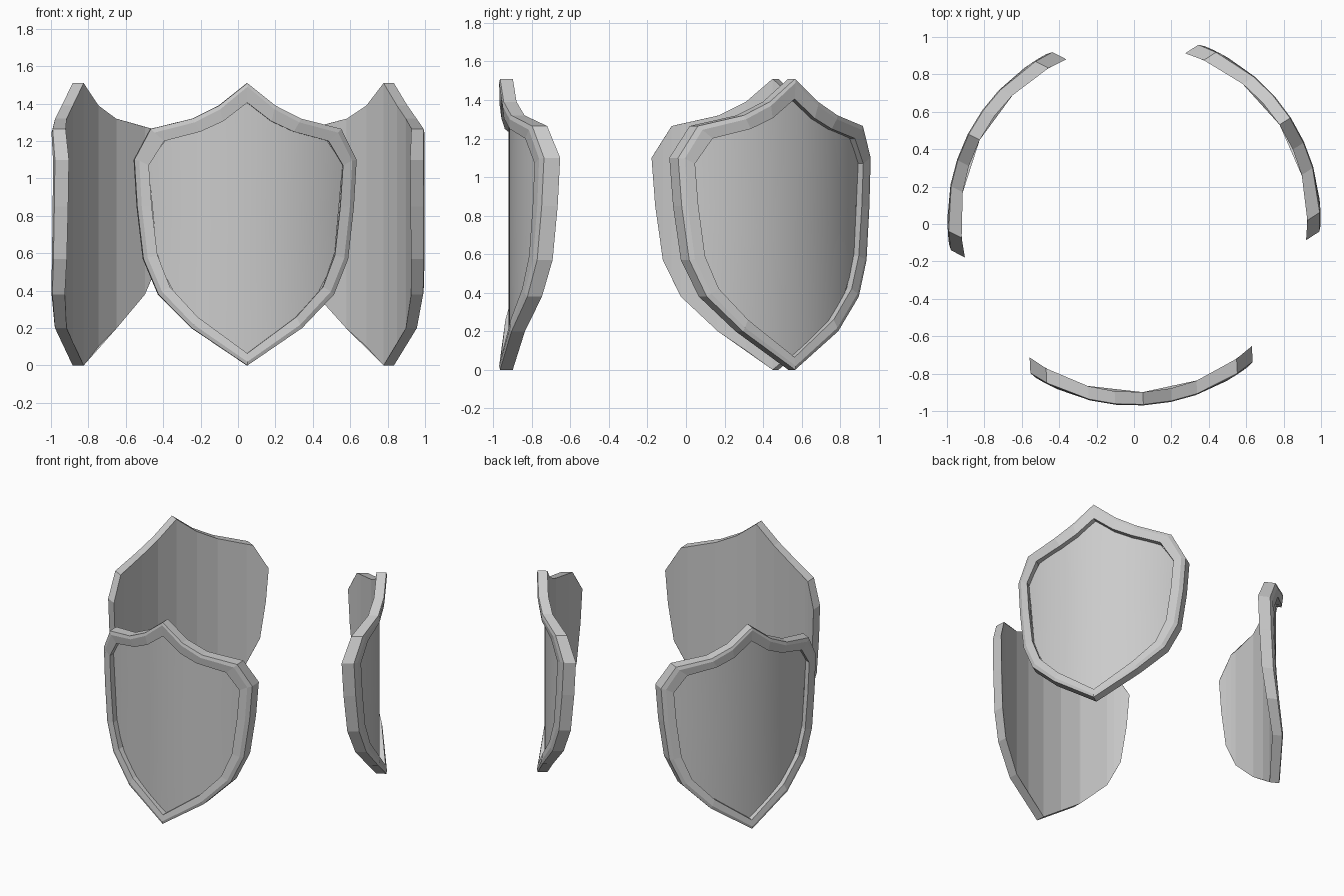
import bpy, bmesh, math
from mathutils import Matrix

if "Cube" in bpy.data.objects:
    bpy.data.objects.remove(bpy.data.objects["Cube"])

# Right half outlines (sideways, height), from top tip to bottom tip
OUTER = [(0, 1.51), (.15, 1.39), (.29, 1.32), (.51, 1.265), (.595, 1.10),
         (.58, .85), (.548, .57), (.47, .38), (.295, .20), (0, 0)]
BEVEL = [(0, 1.49), (.145, 1.37), (.28, 1.30), (.492, 1.245), (.57, 1.095),
         (.557, .85), (.526, .575), (.452, .395), (.285, .218), (0, .02)]
INNER = [(0, 1.405), (.13, 1.305), (.25, 1.25), (.44, 1.20), (.52, 1.07),
         (.505, .85), (.475, .59), (.41, .42), (.265, .26), (0, .065)]
SHOULDER = 4                                   # index of the widest point
R_BACK, R_PANEL, R_LIP, R_FRONT, R_SIDE = .927, .947, .988, .998, .993


def bend(u, z, r):
    """Wrap a flat point onto an upright cylinder facing -y."""
    return (u, -math.sqrt(r * r - u * u), z)


def interp(pts, u):
    for (a, za), (b, zb) in zip(pts, pts[1:]):
        if u <= b + 1e-6:
            return za + (zb - za) * (u - a) / (b - a)
    return pts[-1][1]


def full_loop(half):
    return half + [(-u, z) for u, z in reversed(half[1:-1])]


def make_rim(bm):
    loops = [(OUTER, R_BACK), (OUTER, R_SIDE), (BEVEL, R_FRONT),
             (INNER, R_LIP), (INNER, R_PANEL - .004)]
    rings = [[bm.verts.new(bend(u, z, r)) for u, z in full_loop(h)] for h, r in loops]
    n = len(rings[0])
    for a, b in zip(rings, rings[1:]):
        for i in range(n):
            j = (i + 1) % n
            bm.faces.new((a[i], a[j], b[j], b[i]))


def make_sheet(bm, half, r, columns, inward):
    """Curved sheet of vertical strips filling an outline."""
    top = half[:SHOULDER + 1]
    low = half[SHOULDER:][::-1]
    us = [-u for u in reversed(columns[1:])] + list(columns)
    rows = []
    for u in us:
        t, b = interp(top, abs(u)), interp(low, abs(u))
        rows.append([bm.verts.new(bend(u, b + (t - b) * k / 2, r)) for k in range(3)])
    for a, b in zip(rows, rows[1:]):
        for k in range(2):
            f = (a[k], b[k], b[k + 1], a[k + 1])
            bm.faces.new(f[::-1] if inward else f)
    bmesh.ops.remove_doubles(bm, verts=bm.verts, dist=1e-5)


def finish(bm, name, angle, smooth=False):
    bm.transform(Matrix.Translation((0, .027, 0)) @ Matrix.Rotation(angle, 4, 'Z'))
    for f in bm.faces:
        f.smooth = smooth
    me = bpy.data.meshes.new(name)
    bm.to_mesh(me)
    bm.free()
    bpy.context.collection.objects.link(bpy.data.objects.new(name, me))


# Three shields spaced evenly around a ring
for k in range(3):
    angle = math.radians(2.9 + 120 * k)

    # raised border
    bm = bmesh.new()
    make_rim(bm)
    bmesh.ops.reverse_faces(bm, faces=bm.faces) if bm.faces[:][0].normal.length > 2 else None
    bm.normal_update()
    side = max((f for f in bm.faces), key=lambda f: f.calc_center_median().x)
    if side.normal.x < 0:
        bmesh.ops.reverse_faces(bm, faces=bm.faces)
    finish(bm, f"shield_rim_{k + 1}", angle)

    # smooth recessed front
    bm = bmesh.new()
    w = INNER[SHOULDER][0]
    make_sheet(bm, INNER, R_PANEL, [w * i / 12 for i in range(13)], False)
    finish(bm, f"shield_panel_{k + 1}", angle, True)

    # faceted back
    bm = bmesh.new()
    make_sheet(bm, OUTER, R_BACK, sorted({u for u, z in OUTER}), True)
    finish(bm, f"shield_back_{k + 1}", angle)
